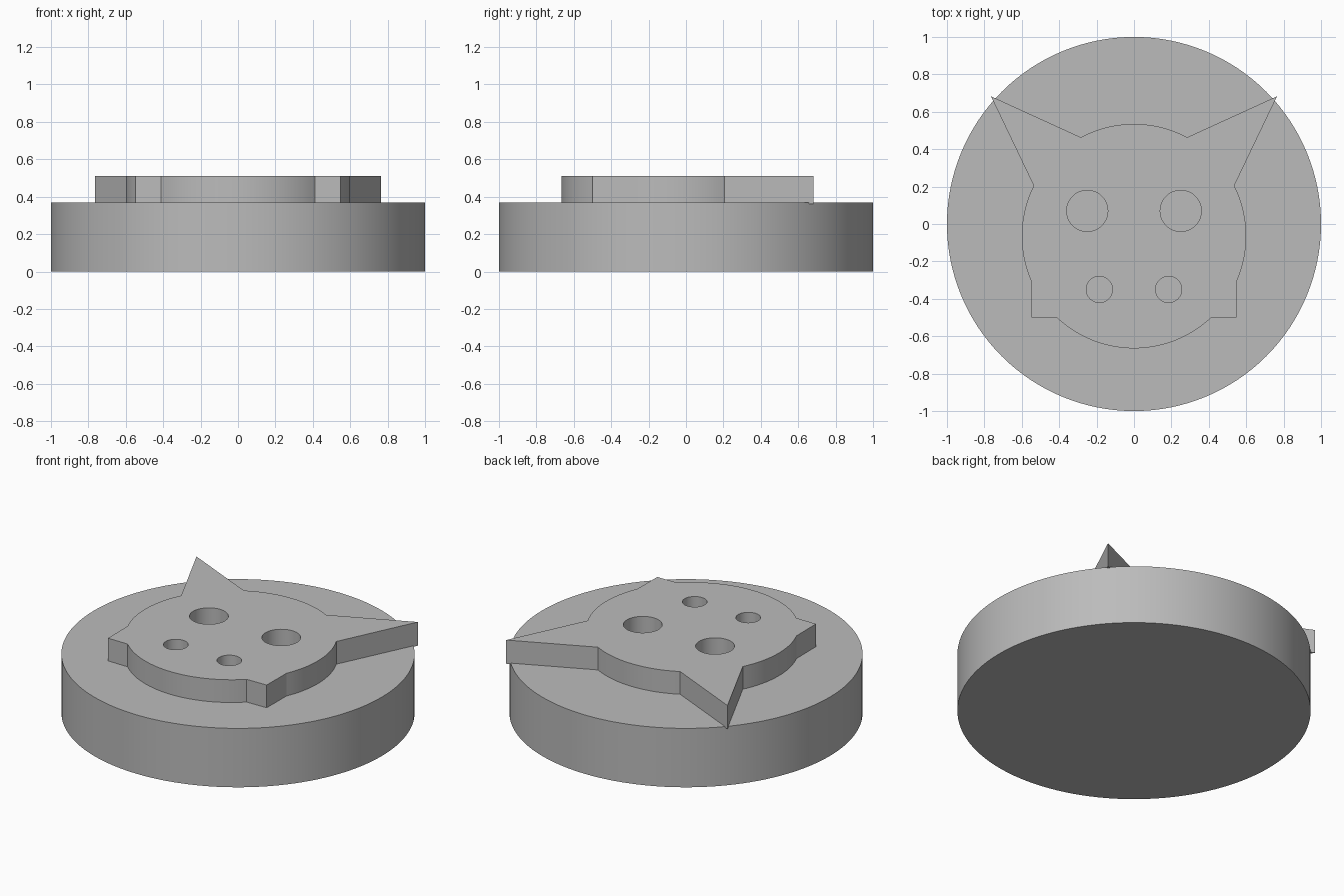
import bpy
import math

if "Cube" in bpy.data.objects:
    bpy.data.objects.remove(bpy.data.objects["Cube"])

BASE_TOP = 0.368
RELIEF_BOTTOM, RELIEF_TOP = 0.362, 0.51
CENTRE_Y, RADIUS = -0.065, 0.6

grey = bpy.data.materials.new("plain grey")
grey.diffuse_color = (0.5, 0.5, 0.5, 1)
grey.use_nodes = True
grey.node_tree.nodes["Principled BSDF"].inputs["Base Color"].default_value = grey.diffuse_color


def finish(obj):
    """Assign the colour and smooth the round walls."""
    obj.data.materials.clear()
    obj.data.materials.append(grey)
    bpy.ops.object.select_all(action='DESELECT')
    obj.select_set(True)
    bpy.context.view_layer.objects.active = obj
    bpy.ops.object.shade_smooth_by_angle(angle=math.radians(20))


def arc(cx, cy, r, a0, a1, steps):
    return [(cx + r * math.cos(a0 + (a1 - a0) * i / steps),
             cy + r * math.sin(a0 + (a1 - a0) * i / steps)) for i in range(steps + 1)]


def angle_to(x, y):
    return math.atan2(y - CENTRE_Y, x)


def head_arc(start, end, steps):
    return arc(0, CENTRE_Y, RADIUS, angle_to(*start), angle_to(*end), steps)


# Round base
bpy.ops.mesh.primitive_cylinder_add(vertices=128, radius=1, depth=BASE_TOP,
                                    location=(0, 0, BASE_TOP / 2))
base = bpy.context.object
base.name = "round_base"
finish(base)

# Right half of the head outline, bottom to top: chin, jaw corner, cheek, ear, crown
half = head_arc((0, -0.665), (0.41, -0.5), 14)
half += [(0.548, -0.5)]
half += head_arc((0.548, -0.305), (0.537, 0.205), 16)
half += [(0.765, 0.683)]
half += head_arc((0.285, 0.465), (0, 0.535), 10)
outline = half + [(-x, y) for x, y in reversed(half[1:-1])]

# Eye and nostril holes, mirrored left and right
loops = [outline]
for x, y, r in ((0.25, 0.07, 0.11), (0.185, -0.35, 0.07)):
    for side in (-1, 1):
        loops.append(arc(side * x, y, r, 0, 2 * math.pi, 48)[:-1])

# Extruded head relief with the holes cut through it
curve = bpy.data.curves.new("head_outline", 'CURVE')
curve.dimensions = '2D'
curve.fill_mode = 'BOTH'
curve.extrude = (RELIEF_TOP - RELIEF_BOTTOM) / 2
for loop in loops:
    spline = curve.splines.new('POLY')
    spline.points.add(len(loop) - 1)
    for point, (x, y) in zip(spline.points, loop):
        point.co = (x, y, 0, 1)
    spline.use_cyclic_u = True

relief = bpy.data.objects.new("head_relief", curve)
relief.location.z = (RELIEF_TOP + RELIEF_BOTTOM) / 2
bpy.context.collection.objects.link(relief)
bpy.ops.object.select_all(action='DESELECT')
relief.select_set(True)
bpy.context.view_layer.objects.active = relief
bpy.ops.object.convert(target='MESH')
relief = bpy.context.object

# Weld walls to caps and make the normals consistent
bpy.ops.object.mode_set(mode='EDIT')
bpy.ops.mesh.select_all(action='SELECT')
bpy.ops.mesh.remove_doubles(threshold=0.0005)
bpy.ops.mesh.normals_make_consistent(inside=False)
bpy.ops.object.mode_set(mode='OBJECT')
finish(relief)
